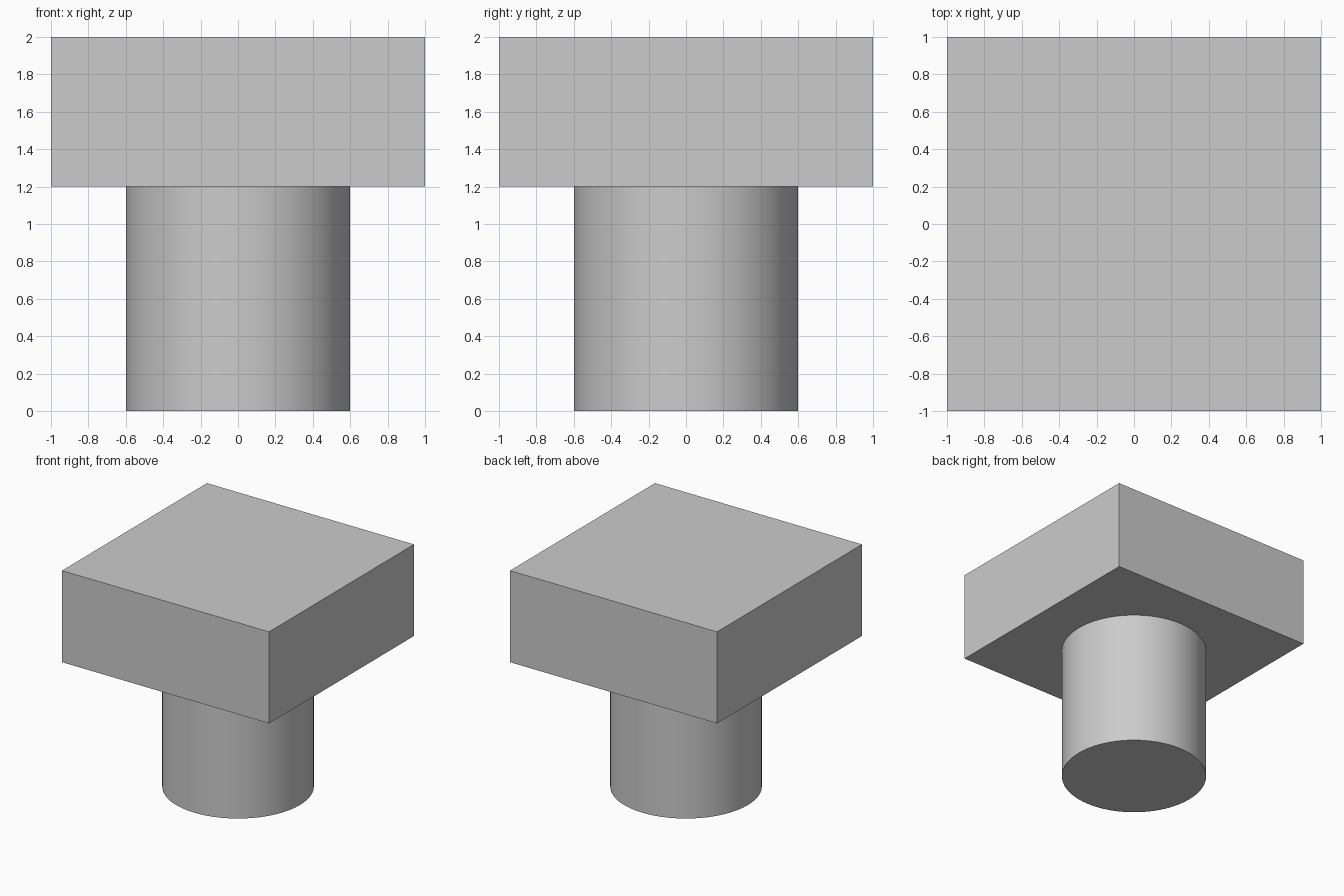
import bpy
import math

default_cube = bpy.data.objects.get("Cube")
if default_cube:
    bpy.data.objects.remove(default_cube, do_unlink=True)

COLOUR = (0.6, 0.6, 0.6, 1.0)
grey = bpy.data.materials.new("light_grey")
grey.use_nodes = True
grey.diffuse_color = COLOUR
for node in grey.node_tree.nodes:
    if node.type == 'BSDF_PRINCIPLED':
        node.inputs["Base Color"].default_value = COLOUR

SHAFT_HEIGHT = 1.2
HEAD_HEIGHT = 0.8


def finish(name):
    """Name the active object and give it the grey material."""
    part = bpy.context.object
    part.name = part.data.name = name
    part.data.materials.append(grey)
    return part


# Round shaft standing on the ground
bpy.ops.mesh.primitive_cylinder_add(
    vertices=64, radius=0.6, depth=SHAFT_HEIGHT, location=(0, 0, SHAFT_HEIGHT / 2))
finish("shaft")
bpy.ops.object.shade_smooth_by_angle(angle=math.radians(30))

# Square block on top of the shaft
bpy.ops.mesh.primitive_cube_add(size=2, location=(0, 0, SHAFT_HEIGHT + HEAD_HEIGHT / 2))
head = finish("square_head")
head.scale.z = HEAD_HEIGHT / 2
bpy.ops.object.transform_apply(location=False, rotation=False, scale=True)
